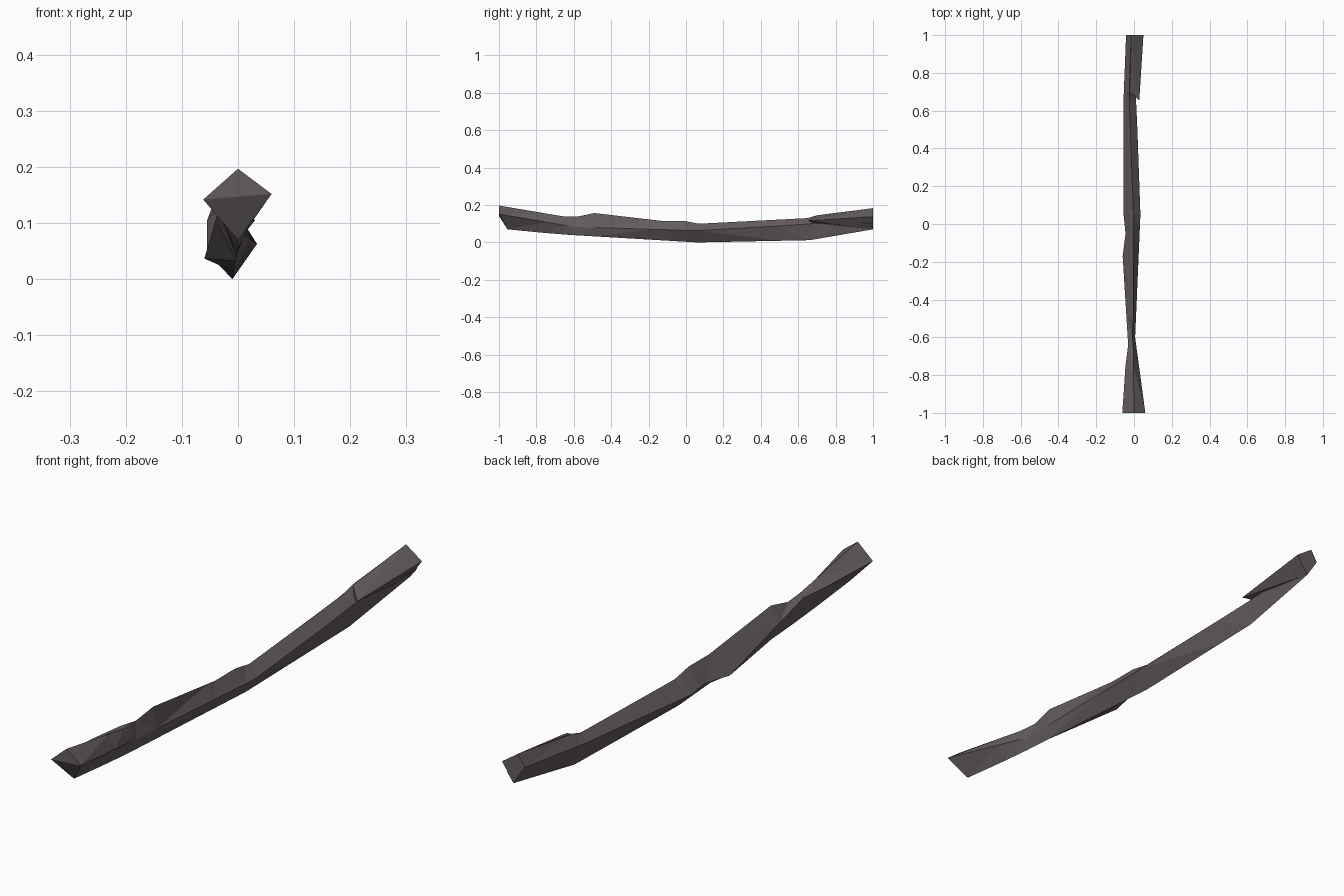
import bpy, bmesh

if "Cube" in bpy.data.objects:
    bpy.data.objects.remove(bpy.data.objects["Cube"])

bark = bpy.data.materials.new("dark mauve brown")
bark.diffuse_color = (0.13, 0.108, 0.112, 1)
bark.use_nodes = True
bark.node_tree.nodes["Principled BSDF"].inputs["Base Color"].default_value = bark.diffuse_color

# Four long edges of the diamond-section stick, each as (y, x, z)
RIDGE = [(-1, 0, .197), (-.66, -.004, .14), (-.58, -.01, .138), (-.49, -.003, .157),
         (-.13, -.003, .115), (-.01, -.003, .115), (.07, -.004, .1),
         (.65, -.025, .13), (.7, -.025, .145), (1, -.015, .183)]
RIGHT = [(-1, .06, .152), (-.6, .006, .083), (.05, .034, .063), (.5, .018, .088),
         (.67, .01, .1), (1, .03, .105)]
BELLY = [(-1, 0, .07), (-.62, -.003, .04), (.06, -.01, 0), (.66, -.008, .012), (1, .003, .07)]
LEFT = [(-1, -.062, .142), (-.75, -.045, .137), (-.64, -.031, .136), (-.17, -.06, .037),
        (-.05, -.045, .05), (.05, -.055, .048), (.67, -.055, .105), (1, -.042, .14)]


def sample(edge, y):
    for (y0, x0, z0), (y1, x1, z1) in zip(edge, edge[1:]):
        if y <= y1:
            t = (y - y0) / (y1 - y0)
            return (x0 + t * (x1 - x0), y, z0 + t * (z1 - z0))
    return (edge[-1][1], y, edge[-1][2])


def finish(bm, name):
    bmesh.ops.recalc_face_normals(bm, faces=bm.faces)
    me = bpy.data.meshes.new(name)
    bm.to_mesh(me)
    bm.free()
    me.materials.append(bark)
    bpy.context.collection.objects.link(bpy.data.objects.new(name, me))


# Curved stick lofted through its four edges
edges = (RIDGE, RIGHT, BELLY, LEFT)
stations = sorted({p[0] for e in edges for p in e})
bm = bmesh.new()
rings = [[bm.verts.new(sample(e, y)) for e in edges] for y in stations]
rings[0][2].co.y = -.955        # front end cut back at the bottom
for a, b in zip(rings, rings[1:]):
    for i in range(4):
        j = (i + 1) % 4
        bm.faces.new((a[i], a[j], b[j], b[i]))
bm.faces.new(rings[0])
bm.faces.new(rings[-1])
bmesh.ops.triangulate(bm, faces=bm.faces)
finish(bm, "stick")

# Splintered ledge on the right near the back end
bm = bmesh.new()
for co in [(.028, .655, .116), (.024, .695, .124), (-.022, .7, .145), (-.015, 1, .183),
           (.05, 1, .138), (.003, 1, .071), (0, .68, .105)]:
    bm.verts.new(co)
hull = bmesh.ops.convex_hull(bm, input=bm.verts)
bmesh.ops.delete(bm, geom=[v for v in hull["geom_interior"] if isinstance(v, bmesh.types.BMVert)],
                 context='VERTS')
finish(bm, "splinter_ledge")
